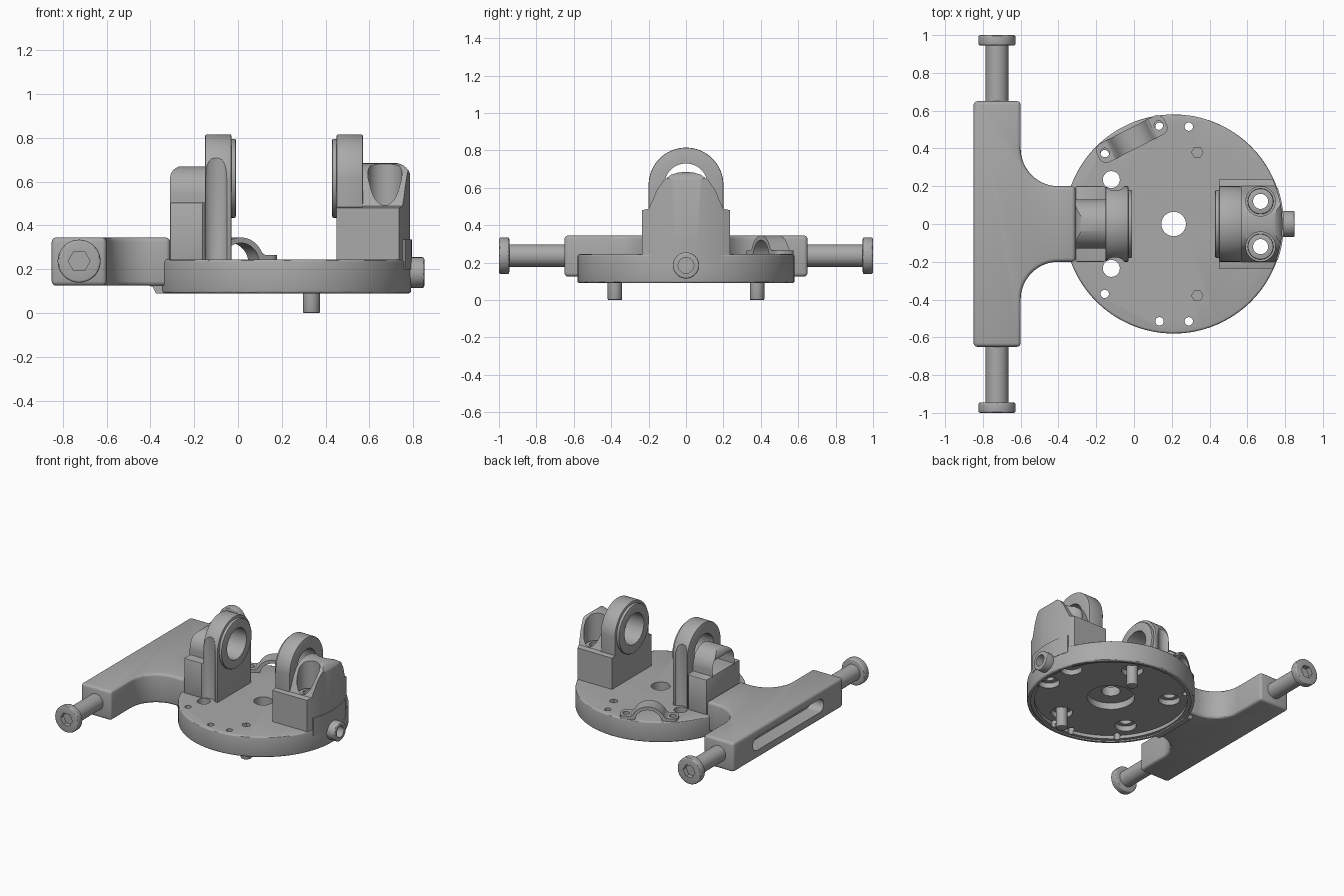
import bpy, bmesh, math
from mathutils import Vector, Matrix

if "Cube" in bpy.data.objects:
    bpy.data.objects.remove(bpy.data.objects["Cube"], do_unlink=True)

grey = bpy.data.materials.new("machined_grey")
grey.use_nodes = True
colour = (0.4, 0.4, 0.4, 1)
grey.diffuse_color = colour
grey.node_tree.nodes["Principled BSDF"].inputs["Base Color"].default_value = colour

CX = 0.21            # disc centre
AXLE_Z = 0.615       # bearing axis height
ROD_X, ROD_Z = -0.725, 0.237


def prism(name, outline, axis, lo, hi):
    """Extrude a 2D outline along an axis: x uses (y, z), y uses (x, z), z uses (x, y)."""
    place = {"x": lambda a, b, d: (d, a, b), "y": lambda a, b, d: (a, d, b),
             "z": lambda a, b, d: (a, b, d)}[axis]
    bm = bmesh.new()
    face = bm.faces.new([bm.verts.new(place(a, b, lo)) for a, b in outline])
    moved = bmesh.ops.extrude_face_region(bm, geom=[face])["geom"]
    bmesh.ops.translate(bm, vec=Vector(place(0, 0, hi - lo)),
                        verts=[v for v in moved if isinstance(v, bmesh.types.BMVert)])
    bmesh.ops.recalc_face_normals(bm, faces=bm.faces)
    mesh = bpy.data.meshes.new(name)
    bm.to_mesh(mesh)
    bm.free()
    mesh.materials.append(grey)
    obj = bpy.data.objects.new(name, mesh)
    bpy.context.collection.objects.link(obj)
    return obj


def arc(a, b, r, start, end, n=16):
    return [(a + r * math.cos(math.radians(start + (end - start) * i / n)),
             b + r * math.sin(math.radians(start + (end - start) * i / n))) for i in range(n + 1)]


def cyl(name, a, b, r, axis, lo, hi, n=48):
    return prism(name, arc(a, b, r, 0, 360, n)[:-1], axis, lo, hi)


def box(name, x0, x1, y0, y1, z0, z1):
    return prism(name, [(x0, y0), (x1, y0), (x1, y1), (x0, y1)], "z", z0, z1)


def apply(obj, mod):
    bpy.context.view_layer.objects.active = obj
    bpy.ops.object.modifier_apply(modifier=mod.name)


def boolean(obj, tools, operation="DIFFERENCE"):
    for tool in tools:
        mod = obj.modifiers.new("boolean", "BOOLEAN")
        mod.operation, mod.solver, mod.object = operation, "EXACT", tool
        apply(obj, mod)
        bpy.data.objects.remove(tool, do_unlink=True)
    return obj


def bevel(obj, width, segments=3):
    mod = obj.modifiers.new("bevel", "BEVEL")
    mod.width, mod.segments = width, segments
    mod.limit_method, mod.angle_limit = "ANGLE", math.radians(40)
    apply(obj, mod)
    return obj


def drill(a, b, r, lo, hi, axis="z", n=32):
    return cyl("cutter", a, b, r, axis, lo, hi, n)


# Base disc: hollow underside, through holes and counterbores
disc = bevel(cyl("base_disc", CX, 0, 0.58, "z", 0.09, 0.245, 128), 0.012)
cuts = [drill(CX, 0, 0.53, 0, 0.125, n=96), drill(CX, 0, 0.555, 0, 0.1, n=96),
        drill(CX, 0, 0.165, 0.1, 0.175, n=48), drill(CX, 0, 0.065, 0, 0.4)]
for s in (-1, 1):
    for x, y, r in ((-0.12, 0.235, 0.045), (0.67, 0.12, 0.04), (0.29, 0.515, 0.022),
                    (0.135, 0.515, 0.022), (-0.155, 0.37, 0.022)):
        cuts.append(drill(x, s * y, r, 0, 0.4))
    for x, y in ((-0.12, 0.235), (0.67, 0.12), (0.335, 0.38)):
        cuts.append(drill(x, s * y, 0.075, 0.1, 0.165))
    cuts.append(drill(0.335, s * 0.38, 0.03, 0.215, 0.3, n=6))
boolean(disc, cuts)

# Pins under the disc
for side, s in (("right", -1), ("left", 1)):
    bevel(cyl("pin_" + side, 0.335, s * 0.38, 0.039, "z", 0, 0.19, 32), 0.006, 2)

# T-shaped arm with filleted neck and a slot along its outer face
half = [(-0.85, 0.65), (-0.6, 0.65)] + arc(-0.4, 0.4, 0.2, 180, 270) + [(-0.31, 0.2)]
arm = prism("side_arm", half + [(x, -y) for x, y in reversed(half)], "z", 0.125, 0.345)
bevel(arm, 0.02)
slot = arc(0.37, ROD_Z, 0.05, -90, 90) + arc(-0.37, ROD_Z, 0.05, 90, 270)
boolean(arm, [prism("cutter", slot, "x", -0.9, -0.74)])
prism("neck_root", [(-0.42, 0.13), (-0.39, 0.12), (-0.375, 0.09), (-0.33, 0.09), (-0.33, 0.13)],
      "y", -0.17, 0.17)

# Rods with hex-socket heads at both arm ends
for side, s in (("front", -1), ("back", 1)):
    cyl("rod_" + side, ROD_X, ROD_Z, 0.06, "y", *sorted((s * 0.64, s * 0.96)))
    head = bevel(cyl("rod_head_" + side, ROD_X, ROD_Z, 0.098, "y",
                     *sorted((s * 0.945, s))), 0.01)
    boolean(head, [drill(ROD_X, ROD_Z, 0.05, *sorted((s * 0.965, s * 1.1)), "y", 6)])

# Pair of bearing plates with raised inner rings
for side, s in (("right", -1), ("left", 1)):
    outline = [(-0.2, 0.235), (0.2, 0.235)] + arc(0, AXLE_Z, 0.2, 0, 180, 48)
    span = sorted((CX + s * 0.24, CX + s * 0.36))
    plate = prism("bearing_plate_" + side, outline, "x", *span)
    bevel(plate, 0.006, 2)
    ring = cyl("bearing_ring_" + side, 0, AXLE_Z, 0.18, "x",
               *sorted((CX + s * 0.22, CX + s * 0.25)), n=64)
    bevel(ring, 0.006, 2)
    for part in (plate, ring):
        boolean(part, [drill(0, AXLE_Z, 0.115, -0.5, 0.9, "x", 48)])
    if s < 0:   # vertical tool-clearance grooves beside the disc holes
        for t in (-1, 1):
            groove = bevel(drill(-0.1, t * 0.235, 0.06, 0.2, 0.74, n=40), 0.04, 4)
            boolean(plate, [groove])

# Right bearing support: block and rounded hood
block = box("support_block_right", -0.31, -0.145, -0.2, 0.2, 0.2, 0.505)
bevel(block, 0.008, 2)
boolean(block, [drill(-0.12, t * 0.235, 0.055, 0.1, 0.6) for t in (-1, 1)])
hood = prism("hood_right", [(-0.13, 0.45), (0.13, 0.45)] + arc(0, 0.54, 0.13, 0, 180, 32),
             "x", -0.31, -0.145)
side_shape = [(-0.145, 0.4), (-0.145, 0.67), (-0.26, 0.67)] + \
    arc(-0.255, 0.615, 0.055, 90, 180) + [(-0.31, 0.4)]
boolean(hood, [prism("cutter", side_shape, "y", -0.3, 0.3)], "INTERSECT")

# Left bearing support: block and bell-shaped hood trimmed to the disc edge
bell = [(0.235, 0.24), (0.235, 0.48), (0.2, 0.488), (0.18, 0.53), (0.155, 0.59), (0.12, 0.64),
        (0.08, 0.67), (0.04, 0.682), (0, 0.685)]
support = prism("support_left", bell + [(-y, z) for y, z in reversed(bell[:-1])], "x", 0.45, 0.85)
side_shape = [(0.449, 0.2), (0.449, 0.485), (0.569, 0.485), (0.569, 0.7), (0.7, 0.686)] + \
    arc(0.715, 0.61, 0.075, 90, 0) + [(0.79, 0.2)]
boolean(support, [prism("cutter", side_shape, "y", -0.3, 0.3),
                  drill(CX, 0, 0.576, 0.2, 0.8, n=128)], "INTERSECT")
for t in (-1, 1):
    boolean(support, [drill(0.67, t * 0.12, 0.078, 0.46, 0.8, n=40),
                      drill(0.67, t * 0.12, 0.04, 0.1, 0.8)])
    # Washer-like screw seats in the counterbores
    seat = cyl("screw_seat_" + ("right", "left")[t > 0], 0.67, t * 0.12, 0.068, "z", 0.455, 0.48)
    boolean(bevel(seat, 0.006, 2), [drill(0.67, t * 0.12, 0.04, 0.4, 0.6)])
lip = box("edge_lip", 0.74, 0.9, -0.19, 0.19, 0.2, 0.335)
boolean(lip, [drill(CX, 0, 0.583, 0.1, 0.6, n=128)], "INTERSECT")

# Side port
port = bevel(cyl("side_port", 0, 0.185, 0.07, "x", 0.76, 0.85), 0.008)
boolean(port, [drill(0, 0.185, 0.042, 0.78, 0.9, "x")])

# Arched strap across two screws
outer = [(-0.2, 0.24), (-0.2, 0.265), (-0.125, 0.265)] + arc(0, 0.225, 0.12, 155, 25, 24) + \
    [(0.125, 0.265), (0.2, 0.265), (0.2, 0.24)]
strap = prism("arched_strap", outer + arc(0, 0.225, 0.095, 10, 170, 24), "y", -0.055, 0.055)
bevel_shape = []
for corner_x, corner_y, start in ((0.16, 0.015, 0), (-0.16, 0.015, 90),
                                  (-0.16, -0.015, 180), (0.16, -0.015, 270)):
    bevel_shape += arc(corner_x, corner_y, 0.04, start, start + 90, 8)
boolean(strap, [prism("cutter", bevel_shape, "z", 0.1, 0.5)], "INTERSECT")
boolean(strap, [drill(t * 0.16, 0, 0.024, 0.1, 0.5) for t in (-1, 1)])
strap.data.transform(Matrix.Translation((-0.012, 0.45, 0)) @
                     Matrix.Rotation(math.radians(27), 4, "Z"))

# Smooth the curved faces, keep edges crisp
bpy.ops.object.select_all(action="DESELECT")
for obj in bpy.context.collection.objects:
    if obj.type == "MESH":
        obj.select_set(True)
        bpy.context.view_layer.objects.active = obj
bpy.ops.object.shade_smooth_by_angle(angle=math.radians(30))
